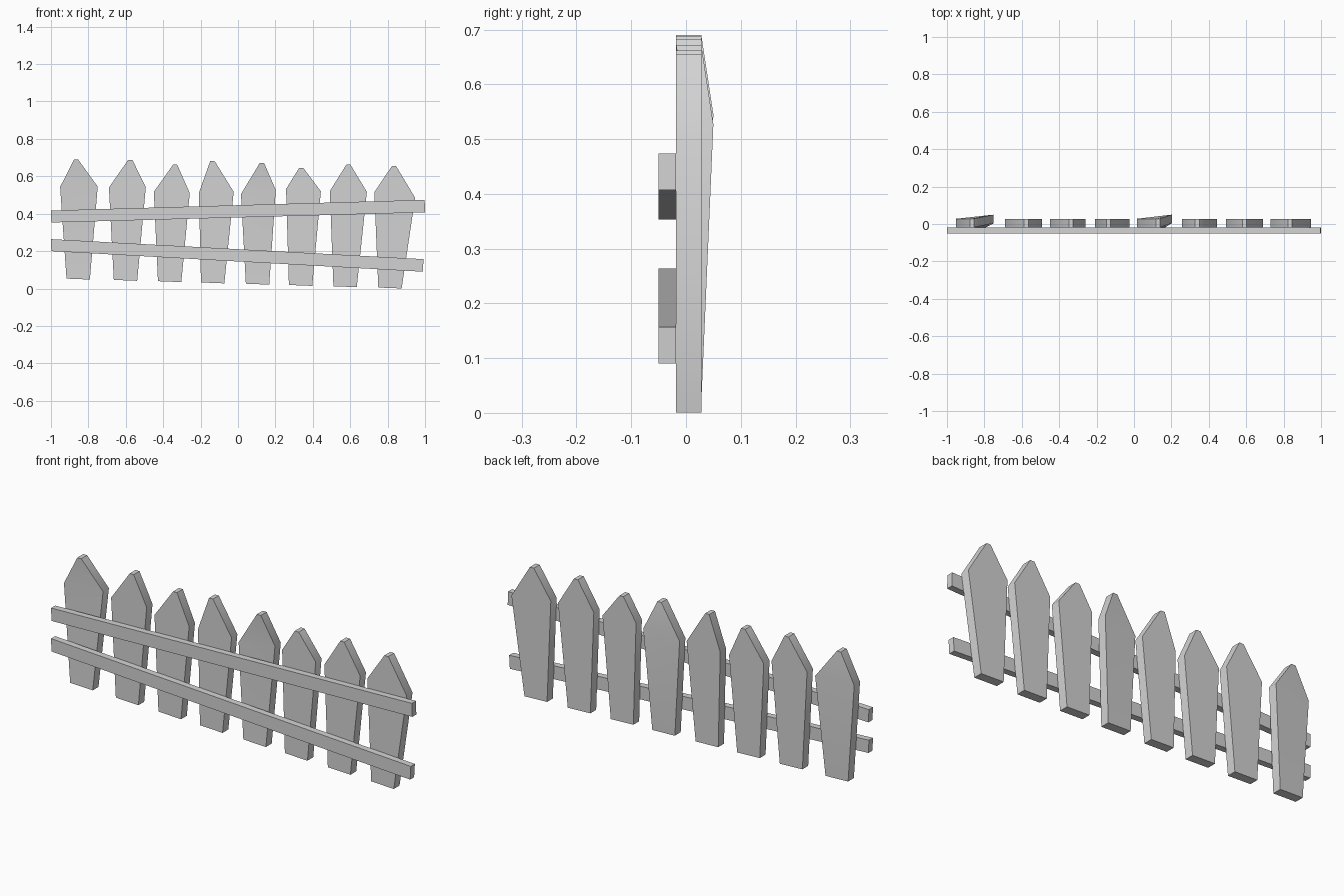
import bpy
import bmesh
import math

cube = bpy.data.objects.get("Cube")
if cube:
    bpy.data.objects.remove(cube, do_unlink=True)

GREY = (0.65, 0.65, 0.65, 1)
wood = bpy.data.materials.new("light_grey_wood")
wood.use_nodes = True
wood.diffuse_color = GREY
wood.node_tree.nodes["Principled BSDF"].inputs["Base Color"].default_value = GREY


def add_board(name, outline, front, back, panels, bends=None):
    """Board from an x/z outline; panels split its faces, bends push corners back."""
    bends = bends or {}
    bm = bmesh.new()
    near, far = [
        [bm.verts.new((x, y + bends.get(i, 0), z)) for i, (x, z) in enumerate(outline)]
        for y in (front, back)
    ]
    for panel in panels:
        bm.faces.new([near[i] for i in panel])
        bm.faces.new([far[i] for i in reversed(panel)])
    count = len(outline)
    for i in range(count):
        j = (i + 1) % count
        bm.faces.new((near[j], near[i], far[i], far[j]))
    bmesh.ops.recalc_face_normals(bm, faces=bm.faces)
    mesh = bpy.data.meshes.new(name)
    bm.to_mesh(mesh)
    bm.free()
    mesh.materials.append(wood)
    board = bpy.data.objects.new(name, mesh)
    bpy.context.collection.objects.link(board)
    # Soften the shoulders and warped faces, keep the board edges crisp
    bpy.ops.object.select_all(action="DESELECT")
    board.select_set(True)
    bpy.context.view_layer.objects.active = board
    bpy.ops.object.shade_smooth_by_angle(angle=math.radians(45))


# Pickets: foot x, left shoulder, peak, right shoulder, warp of right shoulder
FOOT_WIDTH = 0.125
TIP = 0.011
pickets = [
    (-.917, (-.951, .543), (-.866, .69), (-.75, .545), .022),
    (-.664, (-.69, .54), (-.576, .688), (-.493, .543), 0),
    (-.428, (-.45, .517), (-.336, .662), (-.258, .51), 0),
    (-.198, (-.209, .511), (-.137, .683), (-.023, .517), 0),
    (.042, (.016, .505), (.128, .672), (.202, .527), .022),
    (.272, (.257, .532), (.338, .645), (.443, .52), 0),
    (.51, (.491, .521), (.59, .662), (.689, .517), 0),
    (.75, (.729, .515), (.834, .655), (.947, .485), 0),
]
for n, (foot, left, peak, right, warp) in enumerate(pickets):
    foot_z = 0.053 - 0.0068 * n
    outline = [
        (foot, foot_z),
        (foot + FOOT_WIDTH, foot_z - 0.005),
        right,
        (peak[0] + TIP, peak[1]),
        (peak[0] - TIP, peak[1]),
        left,
    ]
    add_board(f"picket_{n + 1}", outline, -0.018, 0.028,
              [(0, 1, 2, 5), (5, 2, 3, 4)], {2: warp})

# Crooked rails across the front
rails = {
    "upper_rail": [(-.998, .353), (1, .407), (.998, .474), (-1, .417)],
    "lower_rail": [(-.998, .2), (.988, .09), (.992, .157), (-1, .264)],
}
for name, outline in rails.items():
    add_board(name, outline, -0.05, -0.018, [(0, 1, 2, 3)])
